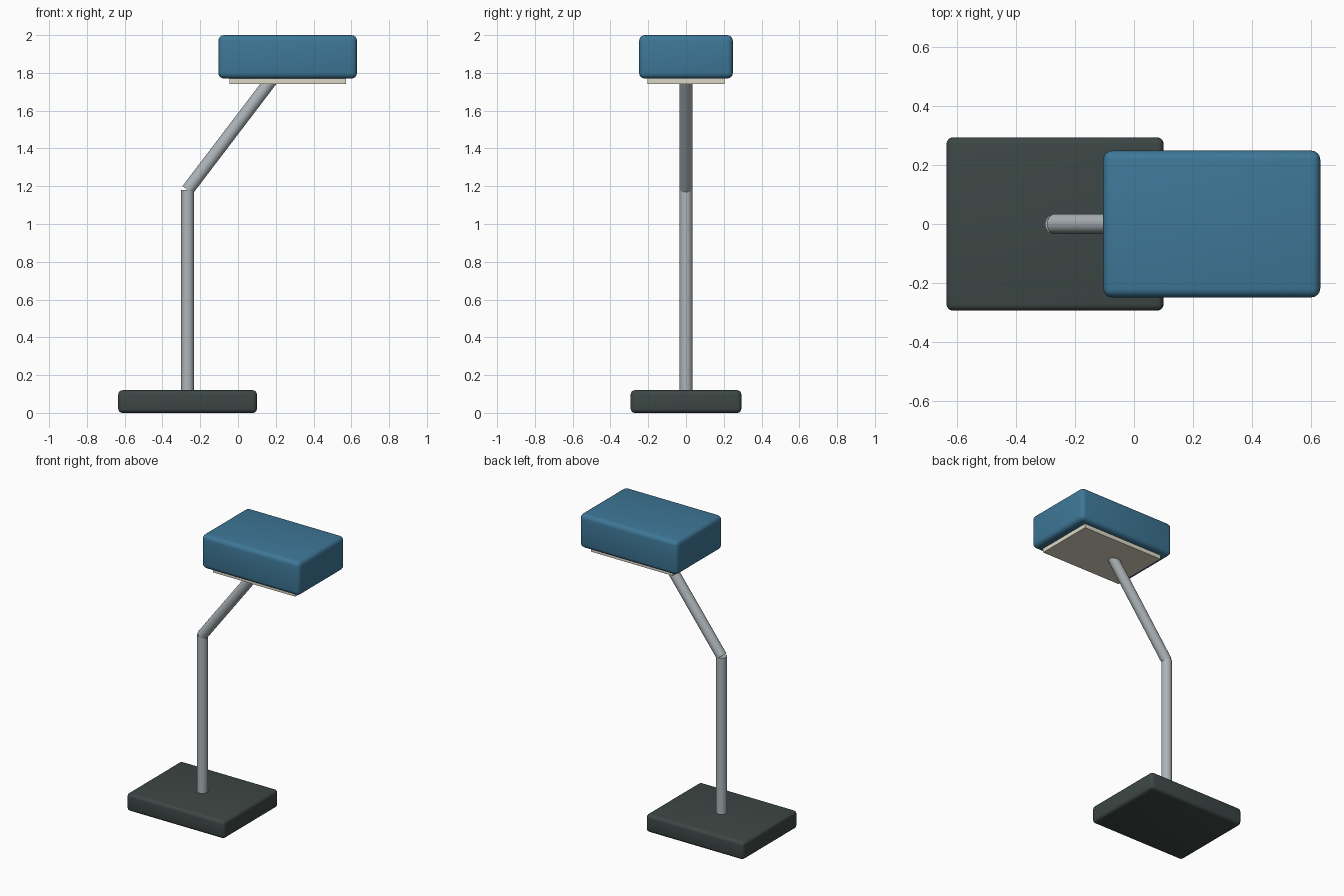
import bpy
from mathutils import Vector

if "Cube" in bpy.data.objects:
    bpy.data.objects.remove(bpy.data.objects["Cube"], do_unlink=True)


def material(name, rgb):
    mat = bpy.data.materials.new(name)
    mat.use_nodes = True
    mat.diffuse_color = (*rgb, 1)
    mat.node_tree.nodes["Principled BSDF"].inputs["Base Color"].default_value = (*rgb, 1)
    return mat


charcoal = material("charcoal", (0.047, 0.063, 0.060))
steel = material("steel grey", (0.42, 0.46, 0.48))
blue = material("blue", (0.048, 0.185, 0.31))
cream = material("cream", (0.72, 0.68, 0.56))


def finish(obj, name, mat):
    obj.name = name
    obj.data.materials.append(mat)
    bpy.ops.object.shade_smooth_by_angle()
    return obj


def box(name, mat, center, size, bevel=0):
    bpy.ops.mesh.primitive_cube_add(size=1, location=center)
    obj = bpy.context.object
    obj.scale = size
    bpy.ops.object.transform_apply(location=False, rotation=False, scale=True)
    if bevel:
        mod = obj.modifiers.new("rounded edges", "BEVEL")
        mod.width = bevel
        mod.segments = 4
        bpy.ops.object.modifier_apply(modifier=mod.name)
    return finish(obj, name, mat)


def tube(name, mat, start, end, radius=0.034):
    a, b = Vector(start), Vector(end)
    bpy.ops.mesh.primitive_cylinder_add(vertices=32, radius=radius,
                                        depth=(b - a).length, location=(a + b) / 2)
    obj = bpy.context.object
    obj.rotation_euler = (b - a).to_track_quat("Z", "Y").to_euler()
    return finish(obj, name, mat)


pole_x, head_x = -0.267, 0.263

# Foot and stem
box("base", charcoal, (pole_x, 0, 0.06), (0.734, 0.586, 0.12), 0.022)
tube("upright_pole", steel, (pole_x, 0, 0.10), (pole_x, 0, 1.18))
tube("angled_arm", steel, (pole_x, 0, 1.18), (0.205, 0, 1.80))

# Lamp head with the light panel underneath
box("lamp_head", blue, (head_x, 0, 1.885), (0.734, 0.496, 0.23), 0.03)
box("light_panel", cream, (head_x, 0, 1.761), (0.616, 0.408, 0.038))
